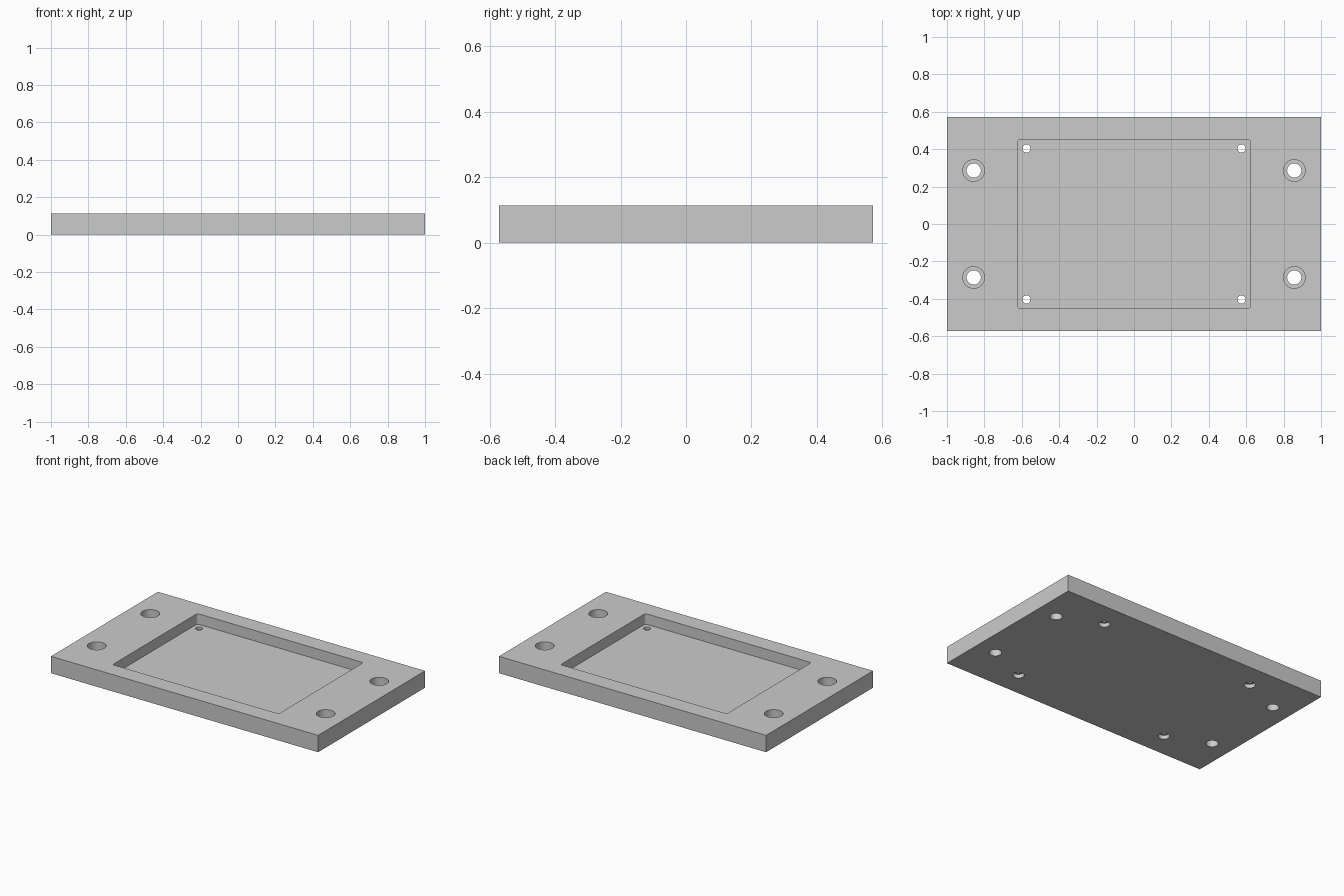
import bpy
import bmesh
from math import radians
from mathutils import Matrix

cube = bpy.data.objects.get("Cube")
if cube:
    bpy.data.objects.remove(cube, do_unlink=True)

HEIGHT = 0.114
FLOOR = 0.043      # height of the pocket floor
OVER = 0.02        # how far cutters stick out of the plate

grey = bpy.data.materials.new("plain_grey")
grey.use_nodes = True
colour = (0.6, 0.6, 0.6, 1)
grey.diffuse_color = colour
grey.node_tree.nodes["Principled BSDF"].inputs["Base Color"].default_value = colour


def make_object(name, bm):
    mesh = bpy.data.meshes.new(name)
    bm.to_mesh(mesh)
    bm.free()
    mesh.materials.append(grey)
    obj = bpy.data.objects.new(name, mesh)
    bpy.context.collection.objects.link(obj)
    return obj


def box(name, width, depth, bottom, top, corner=0):
    bm = bmesh.new()
    size = Matrix.Diagonal((width, depth, top - bottom, 1))
    place = Matrix.Translation((0, 0, (bottom + top) / 2))
    bmesh.ops.create_cube(bm, size=1, matrix=place @ size)
    if corner:
        upright = [e for e in bm.edges
                   if abs(e.verts[0].co.z - e.verts[1].co.z) > 0.01]
        bmesh.ops.bevel(bm, geom=upright, offset=corner, segments=5,
                        profile=0.5, affect='EDGES')
    return make_object(name, bm)


def cylinder(name, x, y, radius, bottom, top):
    bm = bmesh.new()
    bmesh.ops.create_cone(bm, cap_ends=True, segments=48, radius1=radius,
                          radius2=radius, depth=top - bottom,
                          matrix=Matrix.Translation((x, y, (bottom + top) / 2)))
    return make_object(name, bm)


def cut(target, cutter):
    mod = target.modifiers.new(cutter.name, 'BOOLEAN')
    mod.operation = 'DIFFERENCE'
    mod.solver = 'EXACT'
    mod.object = cutter
    bpy.ops.object.modifier_apply(modifier=mod.name)
    bpy.data.objects.remove(cutter, do_unlink=True)


# Plate
plate = box("mounting_plate", 2, 1.143, 0, HEIGHT)
bpy.context.view_layer.objects.active = plate
plate.select_set(True)

# Rounded rectangular pocket in the top
cut(plate, box("pocket", 1.243, 0.906, FLOOR, HEIGHT + OVER, 0.014))

for sx in (-1, 1):
    for sy in (-1, 1):
        # Mounting holes, counterbored from above
        x, y = sx * 0.857, sy * 0.286
        cut(plate, cylinder("counterbore", x, y, 0.058, FLOOR, HEIGHT + OVER))
        cut(plate, cylinder("mounting_hole", x, y, 0.038, -OVER, HEIGHT))
        # Pocket screw holes, counterbored from below
        x, y = sx * 0.575, sy * 0.404
        cut(plate, cylinder("screw_recess", x, y, 0.035, -OVER, 0.026))
        cut(plate, cylinder("screw_hole", x, y, 0.022, -OVER, HEIGHT))

bpy.ops.object.shade_smooth_by_angle(angle=radians(30))
